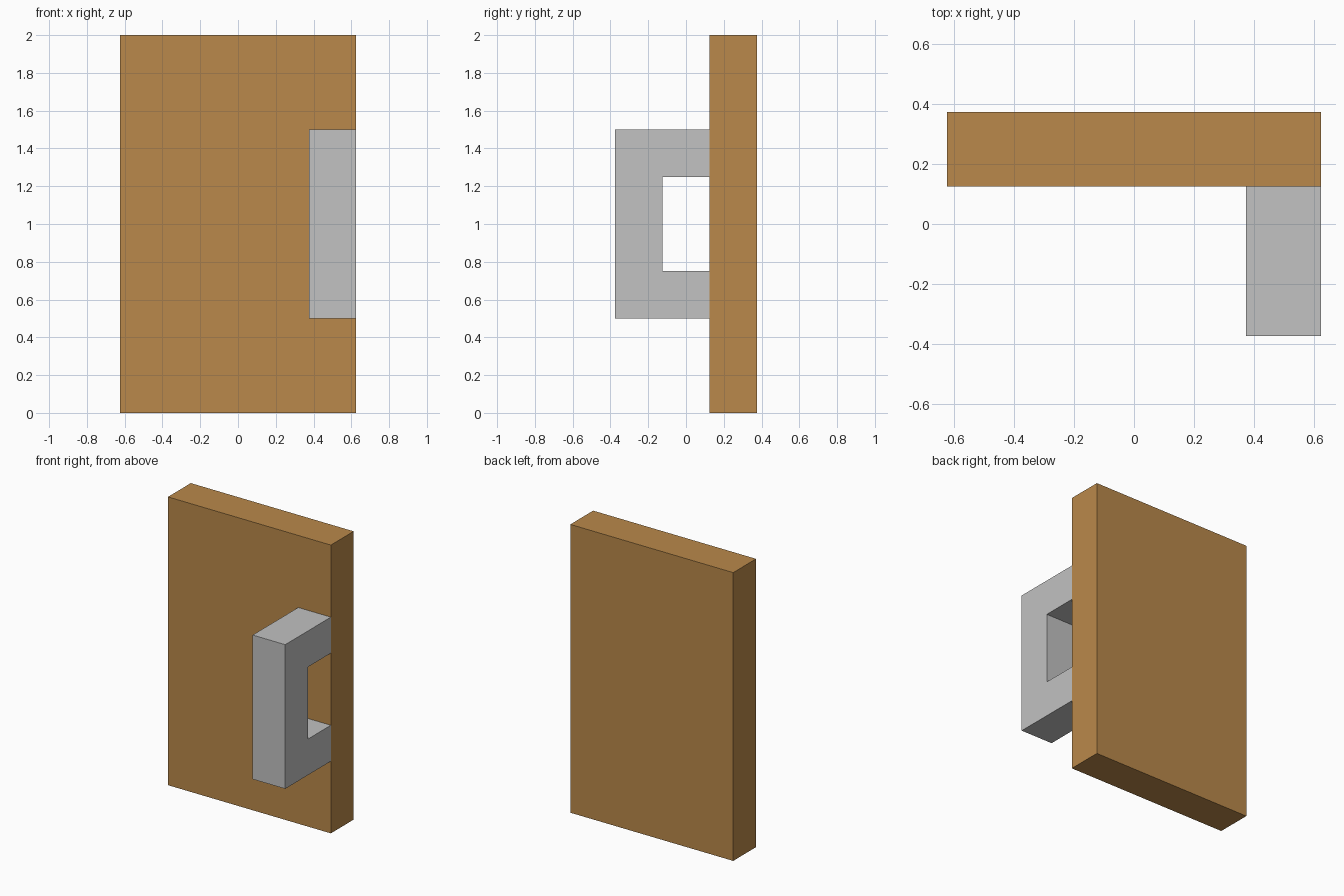
import bpy
import bmesh

if "Cube" in bpy.data.objects:
    bpy.data.objects.remove(bpy.data.objects["Cube"])


def material(name, rgb):
    mat = bpy.data.materials.new(name)
    mat.diffuse_color = (*rgb, 1.0)
    mat.use_nodes = True
    mat.node_tree.nodes["Principled BSDF"].inputs["Base Color"].default_value = mat.diffuse_color
    return mat


def extrude_profile(name, profile, x0, x1, mat):
    """Extrude a closed (y, z) outline along x from x0 to x1."""
    bm = bmesh.new()
    face = bm.faces.new([bm.verts.new((x0, y, z)) for y, z in profile])
    result = bmesh.ops.extrude_face_region(bm, geom=[face])
    moved = [g for g in result["geom"] if isinstance(g, bmesh.types.BMVert)]
    bmesh.ops.translate(bm, verts=moved, vec=(x1 - x0, 0, 0))
    bmesh.ops.recalc_face_normals(bm, faces=bm.faces)
    mesh = bpy.data.meshes.new(name)
    bm.to_mesh(mesh)
    bm.free()
    mesh.materials.append(mat)
    obj = bpy.data.objects.new(name, mesh)
    bpy.context.collection.objects.link(obj)
    return obj


wood = material("wood_brown", (0.491, 0.250, 0.069))
metal = material("light_grey", (0.539, 0.539, 0.539))

# Flat wooden board
extrude_profile("board", [(0.125, 0), (0.375, 0), (0.375, 2), (0.125, 2)],
                -0.625, 0.625, wood)

# C-shaped handle, flush with the right edge of the board
extrude_profile("handle",
                [(0.125, 0.5), (0.125, 0.75), (-0.125, 0.75), (-0.125, 1.25),
                 (0.125, 1.25), (0.125, 1.5), (-0.375, 1.5), (-0.375, 0.5)],
                0.375, 0.625, metal)
